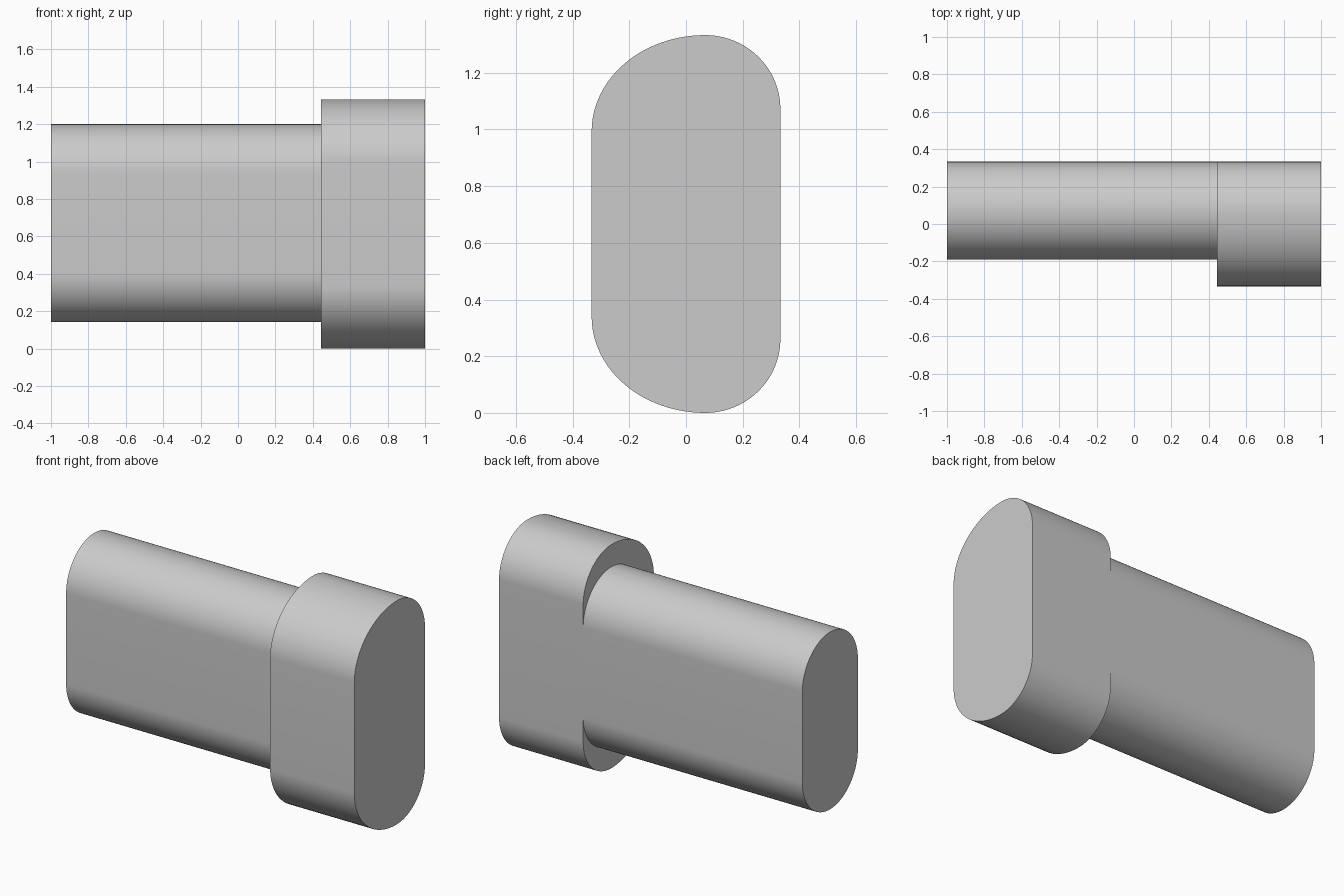
import bpy, bmesh, math

cube = bpy.data.objects.get("Cube")
if cube:
    bpy.data.objects.remove(cube, do_unlink=True)

# Single plain grey
grey = bpy.data.materials.new("plain_grey")
grey.use_nodes = True
colour = (0.6, 0.6, 0.6, 1)
grey.diffuse_color = colour
grey.node_tree.nodes["Principled BSDF"].inputs["Base Color"].default_value = colour

STEPS = 24


def rounded_bar(name, x0, x1, apex_y, front, back, bottom, top):
    """Extrude an oval along x; front and back are (y radius, z radius)."""
    corners = [(back, 1, 1), (front, -1, 1), (front, -1, -1), (back, 1, -1)]
    outline = []
    for quarter, ((ry, rz), _, side) in enumerate(corners):
        centre_z = top - rz if side > 0 else bottom + rz
        for i in range(STEPS + 1):
            a = (quarter + i / STEPS) * math.pi / 2
            outline.append((apex_y + ry * math.cos(a), centre_z + rz * math.sin(a)))
    bm = bmesh.new()
    face = bm.faces.new([bm.verts.new((x0, y, z)) for y, z in outline])
    bmesh.ops.remove_doubles(bm, verts=bm.verts[:], dist=0.0001)
    face = bm.faces[:][0]
    cap = bmesh.ops.extrude_face_region(bm, geom=[face], use_keep_orig=True)
    moved = [v for v in cap["geom"] if isinstance(v, bmesh.types.BMVert)]
    bmesh.ops.translate(bm, verts=moved, vec=(x1 - x0, 0, 0))
    bmesh.ops.recalc_face_normals(bm, faces=bm.faces[:])
    mesh = bpy.data.meshes.new(name)
    bm.to_mesh(mesh)
    bm.free()
    mesh.materials.append(grey)
    obj = bpy.data.objects.new(name, mesh)
    bpy.context.collection.objects.link(obj)
    bpy.ops.object.select_all(action="DESELECT")
    obj.select_set(True)
    bpy.context.view_layer.objects.active = obj
    bpy.ops.object.shade_smooth_by_angle(angle=math.radians(30))
    return obj


# Long stem, flush with the head at the back
rounded_bar("stem", -1, 0.445, 0.071, (0.262, 0.262), (0.262, 0.262), 0.143, 1.2)
# Larger head with a fuller front curve
rounded_bar("head", 0.445, 1, 0.067, (0.4, 0.34), (0.266, 0.26), 0, 1.333)
